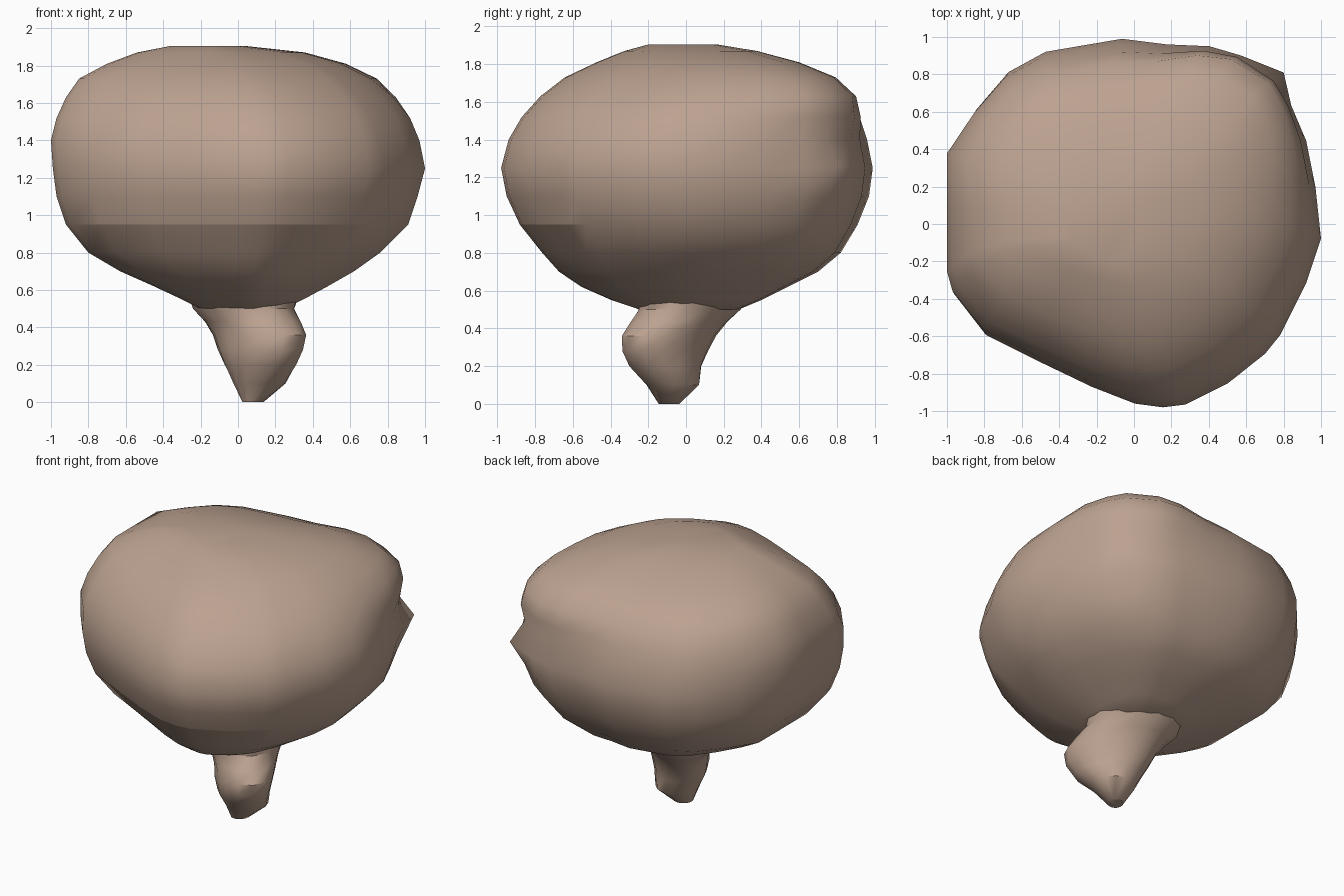
import bpy, bmesh, math
from mathutils import Vector

cube = bpy.data.objects.get("Cube")
if cube:
    bpy.data.objects.remove(cube, do_unlink=True)

clay = bpy.data.materials.new("dusty_brown")
clay.use_nodes = True
clay.diffuse_color = (0.50, 0.36, 0.28, 1)
clay.node_tree.nodes["Principled BSDF"].inputs["Base Color"].default_value = clay.diffuse_color
clay.node_tree.nodes["Principled BSDF"].inputs["Roughness"].default_value = 0.9

# Lumpy plan outline of the body, counter-clockwise
OUTLINE = [(1, -.08), (.97, .2), (.92, .45), (.84, .64), (.76, .77), (.57, .91), (.4, .96),
           (.17, .97), (-.07, 1), (-.48, .93), (-.68, .82), (-.85, .62), (-1, .39), (-1, .05),
           (-1, -.27), (-.97, -.38), (-.8, -.6), (-.5, -.75), (-.23, -.88), (0, -.97),
           (.15, -.99), (.27, -.975), (.5, -.86), (.7, -.7), (.78, -.6), (.92, -.32)]

# Body sections: height, x range, y range
BODY = [(.5, -.2, .25, -.25, .28), (.55, -.3, .35, -.4, .4), (.62, -.45, .48, -.56, .54),
        (.7, -.63, .62, -.68, .7), (.8, -.8, .76, -.77, .82), (.95, -.92, .91, -.89, .91),
        (1.1, -.97, .96, -.96, .97), (1.25, -.99, 1, -.99, .99), (1.4, -1, .97, -.95, .96),
        (1.52, -.97, .92, -.88, .92), (1.63, -.92, .83, -.78, .86), (1.73, -.85, .71, -.65, .74),
        (1.81, -.7, .55, -.48, .56), (1.87, -.54, .34, -.33, .35), (1.905, -.36, .03, -.2, .15)]

# Stem sections: height, centre x, centre y, half length, half width
STEM = [(0, .08, -.09, .05, .06), (.1, .115, -.07, .14, .14), (.2, .12, -.11, .22, .165),
        (.28, .12, -.11, .27, .18), (.36, .115, -.09, .3, .19), (.43, .08, -.04, .3, .21),
        (.5, .03, .02, .3, .25), (.6, .03, .04, .32, .3)]


def loft(name, rings):
    """Skin a stack of point rings and close both ends."""
    bm = bmesh.new()
    rings = [[bm.verts.new(p) for p in ring] for ring in rings]
    n = len(rings[0])
    for low, high in zip(rings, rings[1:]):
        for i in range(n):
            j = (i + 1) % n
            bm.faces.new((low[i], low[j], high[j], high[i]))
    bm.faces.new(rings[0][::-1])
    bm.faces.new(rings[-1])
    mesh = bpy.data.meshes.new(name)
    bm.to_mesh(mesh)
    bm.free()
    mesh.materials.append(clay)
    obj = bpy.data.objects.new(name, mesh)
    bpy.context.collection.objects.link(obj)
    bpy.ops.object.select_all(action='DESELECT')
    obj.select_set(True)
    bpy.context.view_layer.objects.active = obj
    bpy.ops.object.shade_smooth_by_angle(angle=math.radians(45))
    return obj


def body_ring(z, x0, x1, y0, y1):
    # The back left shoulder is fuller towards the top
    bulge = .32 * min(1, max(0, (z - 1.4) / .3))
    ring = []
    for px, py in OUTLINE:
        k = 1 + bulge * max(0, px) * max(0, py)
        ring.append(((x0 + x1) / 2 + (x1 - x0) / 2 * px * k,
                     (y0 + y1) / 2 + (y1 - y0) / 2 * py * k, z))
    return ring


def stem_ring(z, cx, cy, length, width, sides=14):
    # Oval with its long axis running from front left to back right
    ring = []
    for i in range(sides):
        t = math.tau * i / sides
        u, v = length * math.cos(t), width * math.sin(t)
        ring.append((cx + (u + v) * math.sqrt(.5), cy + (v - u) * math.sqrt(.5), z))
    return ring


body = loft("body", [body_ring(*s) for s in BODY])
verts = body.data.vertices

# Small pointed fold on the back left corner
tip = Vector((.8, .81, 1.26))
min(verts, key=lambda v: (v.co - tip).length).co = tip

# Crease under the front lobe
for e in body.data.edges:
    a, b = (verts[i].co for i in e.vertices)
    if abs(a.z - .95) < .01 and abs(b.z - .95) < .01 and max(a.y, b.y) < -.3:
        e.use_edge_sharp = True

# Stem, leaning forward with a rounded swelling
loft("stem", [stem_ring(*s) for s in STEM])
